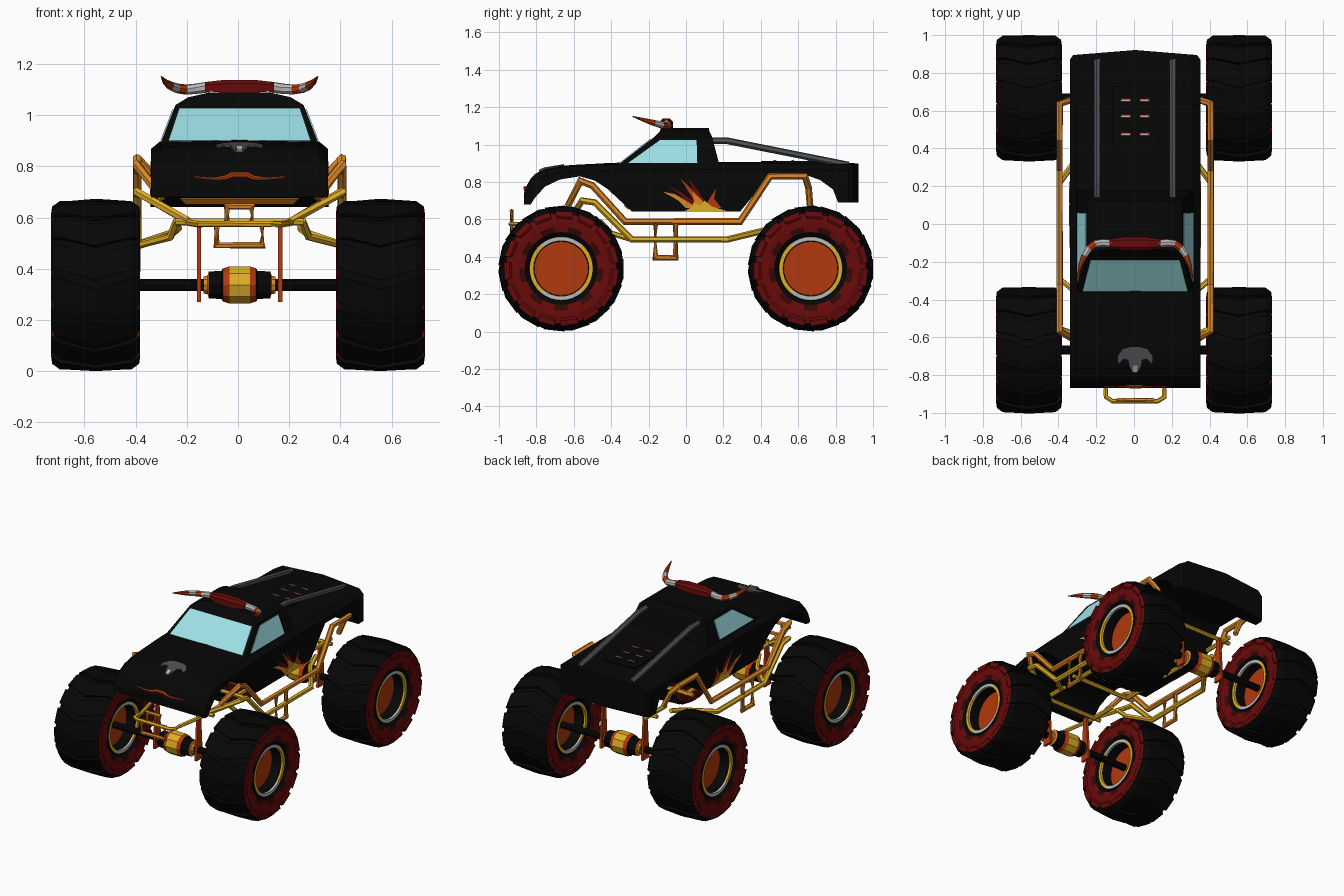
import bpy, bmesh, math
from mathutils import Vector as V

if "Cube" in bpy.data.objects:
    bpy.data.objects.remove(bpy.data.objects["Cube"])

COL = {"black": (.002, .002, .002), "dark_red": (.14, .003, .003), "deep_red": (.035, .002, .002),
       "rust_orange": (.45, .04, .004), "orange": (.72, .24, .02), "yellow": (.74, .42, .018),
       "grey": (.075, .08, .085), "light_grey": (.5, .5, .48), "glass_blue": (.34, .74, .78)}
MAT = {}
for k, c in COL.items():
    MAT[k] = bpy.data.materials.new(k)
    MAT[k].diffuse_color = (*c, 1)


def make(name, verts, faces, mats):
    """mesh object; mats is one colour name or one per face"""
    if isinstance(mats, str):
        mats = [mats] * len(faces)
    me = bpy.data.meshes.new(name)
    me.from_pydata([tuple(v) for v in verts], [], faces)
    used = sorted(set(mats))
    for m in used:
        me.materials.append(MAT[m])
    for p, m in zip(me.polygons, mats):
        p.material_index = used.index(m)
    bm = bmesh.new()
    bm.from_mesh(me)
    bmesh.ops.recalc_face_normals(bm, faces=bm.faces)
    bm.to_mesh(me)
    bm.free()
    ob = bpy.data.objects.new(name, me)
    bpy.context.collection.objects.link(ob)


def loft(name, rings, mats, closed=False):
    """skin rings of equal size; mats is a name, a list per span, or a rule (span, side)"""
    n, k = len(rings[0]), len(rings)
    F, M = [], []
    for i in range(k if closed else k - 1):
        for j in range(n):
            a, b = i * n, (i + 1) % k * n
            F.append((a + j, a + (j + 1) % n, b + (j + 1) % n, b + j))
            M.append(mats if isinstance(mats, str) else mats(i, j) if callable(mats) else mats[i])
    if not closed:
        F += [tuple(range(n)), tuple(range((k - 1) * n, k * n))]
        M += [M[0], M[-1]]
    make(name, [v for r in rings for v in r], F, M)


def tube(name, pts, r, mats, closed=False, n=6):
    """mitred tube along a path"""
    pts = [V(p) for p in pts]
    k = len(pts)
    rings = []
    for i, p in enumerate(pts):
        a = pts[i - 1] if i or closed else p
        b = pts[(i + 1) % k] if i < k - 1 or closed else p
        d0, d1 = (p - a).normalized(), (b - p).normalized()
        t = (d0 + d1).normalized()
        m = (d1 - d0).normalized() if d0.length and d1.length else V()
        f = 1 / max(t.dot(d1), .6) - 1 if m.length else 0
        u = t.cross(V((.31, .23, .92))).normalized()
        w = t.cross(u)
        rr = r[i] if isinstance(r, list) else r
        ring = []
        for j in range(n):
            q = 2 * math.pi * j / n
            o = (u * math.cos(q) + w * math.sin(q)) * rr
            ring.append(p + o + m * (o.dot(m) * f))
        rings.append(ring)
    loft(name, rings, mats, closed)


def lathe(name, prof, n, mats, c):
    """turn an (x, radius) profile about an axis along x"""
    loft(name, [[V((c[0] + x, c[1] + r * math.cos(q), c[2] + r * math.sin(q)))
                 for q in (2 * math.pi * j / n for j in range(n))] for x, r in prof], mats)


def slab(name, pts, d, mat):
    """thin plate: polygon thickened along d"""
    pts, d = [V(p) for p in pts], V(d)
    loft(name, [[p - d * .5 for p in pts], [p + d for p in pts]], mat)


def box(name, c, s, mat):
    x, y, z = (h / 2 for h in s)
    slab(name, [V(c) + V((a * x, b * y, -z / 3)) for a, b in ((-1, -1), (1, -1), (1, 1), (-1, 1))], (0, 0, z * 4 / 3), mat)


CX = .006
# body: stations of y, underside, top
ST = [(-.867, .68, .73), (-.85, .678, .775), (-.83, .68, .81), (-.807, .716, .835), (-.754, .775, .862),
      (-.674, .813, .878), (-.567, .83, .885), (-.487, .807, .889), (-.417, .76, .893), (-.29, .642, .897),
      (.29, .642, .898), (.45, .835, .898), (.65, .834, .896), (.717, .81, .895), (.786, .76, .894),
      (.813, .69, .893), (.87, .69, .893), (.893, .69, .891)]
rings = []
for i, (y, b, t) in enumerate(ST):
    last = i == len(ST) - 1
    e, w, h = .028 if last else 0, .328 if last else .346, .295 if y > .7 else .31
    rings.append([(CX + x, y + e * (1 - abs(x) / .346), z) for x, z in
                  ((-w, b), (-w, t - .03), (-h, t), (0, t + .008), (h, t), (w, t - .03), (w, b), (0, b))])
loft("body", rings, "black")


def hood_z(y):
    for (a, _, p), (b, _, q) in zip(ST, ST[1:]):
        if a <= y <= b:
            return p + (q - p) * (y - a) / (b - a)


# cab
CAB = [(.885, -.37, .18, .31), (1.04, -.17, .14, .25), (1.07, -.14, .125, .2), (1.088, -.135, .122, .12)]
loft("cab", [[(CX - w, a, z), (CX + w, a, z), (CX + w, b, z), (CX - w, b, z)] for z, a, b, w in CAB], "black")


def pane(name, q, uv):
    q = [V(p) for p in q]
    n = (q[1] - q[0]).cross(q[3] - q[0]).normalized()
    if n.z < 0:
        n = -n
    slab(name, [q[0].lerp(q[1], u).lerp(q[3].lerp(q[2], u), v) for u, v in uv], n * .005, "glass_blue")


pane("windshield", [(CX - .31, -.37, .885), (CX + .31, -.37, .885), (CX + .25, -.17, 1.04), (CX - .25, -.17, 1.04)],
     [(.045, .08), (.955, .08), (.96, .9), (.04, .9)])
for s in (-1, 1):
    X = lambda x: CX + s * x
    pane("side_window", [(X(.31), -.37, .885), (X(.31), .18, .885), (X(.25), .14, 1.04), (X(.25), -.17, 1.04)],
         [(.08, .1), (.78, .1), (.74, .88), (.16, .88)])
    # painted flames on the doors: separate tongues over a yellow base
    for m, d, pts in (("rust_orange", .001, [(-.03, .82), (.03, .76), (.1, .69), (.05, .68), (.03, .72)]),
                      ("dark_red", .001, [(-.1, .785), (-.02, .74), (.05, .69), (.02, .67), (-.03, .73)]),
                      ("dark_red", .001, [(.015, .815), (.06, .76), (.1, .7), (.05, .7), (.04, .75)]),
                      ("rust_orange", .002, [(.16, .765), (.15, .71), (.19, .66), (.1, .66), (.12, .7)]),
                      ("orange", .002, [(-.125, .748), (-.06, .735), (0, .7), (.06, .66), (0, .66), (-.04, .7)]),
                      ("orange", .003, [(.03, .75), (.075, .71), (.12, .66), (.03, .66), (.045, .7)]),
                      ("yellow", .004, [(-.01, .642), (.225, .642), (.14, .668), (.1, .7), (.075, .672), (.04, .69), (.03, .665)])):
        slab("door_flame", [(X(.346), y, z) for y, z in pts], (s * d, 0, 0), m)
    # bars behind the cab
    tube("bed_bar", [(X(.2), .12, 1.02), (X(.2), .22, 1.02), (X(.2), .87, .89)], .018, "grey")
    # horns with bands
    tube("horn", [(X(.12), -.105, 1.11), (X(.17), -.1, 1.103), (X(.21), -.105, 1.1), (X(.245), -.13, 1.105),
                  (X(.27), -.17, 1.115), (X(.288), -.215, 1.128), (X(.305), -.285, 1.15)],
         [.022, .021, .02, .019, .017, .012, .003],
         ["light_grey", "light_grey", "rust_orange", "light_grey", "rust_orange", "rust_orange"], n=8)
    # outer frame rails
    tube("upper_rail", [(X(.3), -.63, .674), (X(.4), -.565, .805), (X(.4), -.5, .78), (X(.4), -.326, .588), (X(.4), .289, .588),
                        (X(.4), .45, .83), (X(.4), .636, .83), (X(.345), .655, .77), (X(.3), .663, .674)], .018, "orange")
    tube("lower_rail", [(X(.2), -.63, .585), (X(.4), -.556, .7), (X(.4), -.487, .69), (X(.4), -.29, .492), (X(.4), .22, .492),
                        (X(.27), .396, .535), (X(.24), .5, .56)], .017, "yellow")
    tube("front_link", [(X(.4), -.29, .492), (X(.27), -.4, .525), (X(.245), -.46, .588)], .015, "yellow")
    tube("side_step", [(X(.4), y, z) for y, z in ((-.165, .588), (-.165, .395), (-.055, .395), (-.055, .588))],
         .015, "orange", True)
    for a, b in ((-.64, -.45), (-.3, .28), (.5, .72)):
        tube("chassis_rail", [(X(.2), a, .585), (X(.2), b, .585)], .015, "yellow")
    tube("bumper_arm", [(X(.2), -.64, .58), (X(.15), -.87, .572)], .013, "yellow")
    for e in (-1, 1):
        slab("strut", [(X(.156), e * .665 + y, z) for y, z in ((-.035, .27), (.035, .27), (.014, .585), (-.014, .585))],
             (s * .011, 0, 0), "rust_orange")

# cross members and front bumper
for y in (-.63, -.3, .27, .66):
    tube("cross_member", [(CX - .25, y, .583), (CX + .25, y, .583)], .014, "yellow")
tube("bumper_bar", [(CX + x, y, .575) for x, y in ((-.155, -.87), (-.155, -.915), (-.12, -.938), (.12, -.938), (.155, -.915), (.155, -.87))],
     .012, "yellow")
for w, a, b in ((.09, .492, .575), (.05, .575, .643)):
    tube("bumper_loop", [(CX - w, -.932, a), (CX + w, -.932, a), (CX + w, -.932, b), (CX - w, -.932, b)], .012, "orange", True)
# orange plate on the front floor slope, mouth stripe
slab("floor_stripe", [(CX + x, y, z) for x, y, z in ((-.21, -.304, .655), (.21, -.304, .655), (.23, -.327, .676), (-.23, -.327, .676))],
     (0, -.004, -.004), "orange")
tube("mouth_stripe", [(CX + x, -.858, z) for x, z in ((-.18, .758), (-.1, .75), (-.055, .755), (-.03, .767), (.03, .767), (.055, .755), (.1, .75), (.18, .758))],
     [.003, .006, .009, .012, .012, .009, .006, .003], "rust_orange")

# horned skull ornament on the hood, wings drooping
half = [(.03, -.652), (.065, -.663), (.092, -.7), (.09, -.74), (.06, -.712), (.035, -.722), (.03, -.755), (.014, -.785)]
out = half + [(-x, y) for x, y in reversed(half)]
slab("hood_skull", [(CX + x, y, hood_z(y) + .008 - abs(x) * .05) for x, y in out], (0, 0, .009), "grey")
slab("hood_skull_nose", [(CX + x, y, hood_z(y) + .015) for x, y in ((-.012, -.75), (.012, -.75), (.01, -.785), (-.01, -.785))],
     (0, 0, .004), "light_grey")

# roof pad between the horns
loft("roof_pad", [[(CX + x, -.105 + a * k, 1.108 + b * k) for a, b in ((-.035, -.02), (-.035, .015), (-.02, .03), (.02, .03), (.035, .015), (.035, -.02))]
                  for x, k in ((-.135, .7), (-.06, 1), (.06, 1), (.135, .7))], "dark_red")

# raised panel with slots on the rear deck
box("deck_panel", (CX, .565, .905), (.24, .33, .014), "black")
for x in (-.05, .05):
    for y in (.475, .57, .655):
        box("deck_slot_edge", (CX + x, y, .912), (.056, .018, .004), "dark_red")
        box("deck_slot", (CX + x, y, .914), (.044, .008, .004), "light_grey")

# axles, differentials and wheels
R = [(.07, .001), (.07, .144), (.14, .147), (.152, .148), (.152, .17), (.14, .172), (.16, .195), (.166, .225), (.168, .255),
     (.162, .296), (.14, .312), (.07, .32)]
M = ["rust_orange", "black", "yellow", "yellow", "black", "black", "deep_red", "dark_red", "dark_red", "black", "black"]
PROF = R + [(-x, r) for x, r in reversed(R)]
SPANS = M + ["black"] + M[::-1]
N, LUGS = 36, 15


def wheel_colour(i, j):
    """rim lip silver near top and bottom, worn patches in the inner red band"""
    if SPANS[i] == "yellow" and abs(math.sin(2 * math.pi * (j + .5) / N)) > .8:
        return "light_grey"
    if SPANS[i] == "deep_red" and j % 4 < 2:
        return "dark_red"
    return SPANS[i]


for e in (-1, 1):
    cy, cz = e * .667, .337
    lathe("axle", [(-.48, .023), (.48, .023)], 8, "black", (0, cy, cz))
    lathe("differential", [(-.14, .035), (-.125, .038), (-.12, .055), (-.07, .058), (-.065, .068), (-.04, .076),
                           (.04, .076), (.065, .068), (.07, .058), (.12, .055), (.125, .038), (.14, .035)], 10,
          ["orange", "orange", "black", "black", "rust_orange", "yellow", "rust_orange", "black", "black", "orange", "orange"], (CX, cy, cz))
    for s in (-1, 1):
        c = (s * .556, cy, cz)
        lathe("wheel", PROF, N, wheel_colour, c)
        # chevron tread lugs, red at the sidewall ends
        sec = [(-.174, .28, -.17), (-.17, .308, -.16), (-.14, .33, -.13), (0, .337, 0),
               (.14, .33, -.13), (.17, .308, -.16), (.174, .28, -.17)]
        for i in range(LUGS):
            lug = []
            for x, r, da in sec:
                ring = []
                for dr, h in ((0, -.155), (0, .155), (-.028, .155), (-.028, -.155)):
                    q = 2 * math.pi * i / LUGS + da + h
                    ring.append((c[0] + x * (.9 if dr else 1), cy + (r + dr) * math.cos(q), cz + (r + dr) * math.sin(q)))
                lug.append(ring)
            loft("tread_lug", lug, ["dark_red"] + ["black"] * 4 + ["dark_red"])

for m in bpy.data.materials:
    if m.users and not m.is_grease_pencil:
        m.use_nodes = True
        m.node_tree.nodes["Principled BSDF"].inputs["Base Color"].default_value = m.diffuse_color
